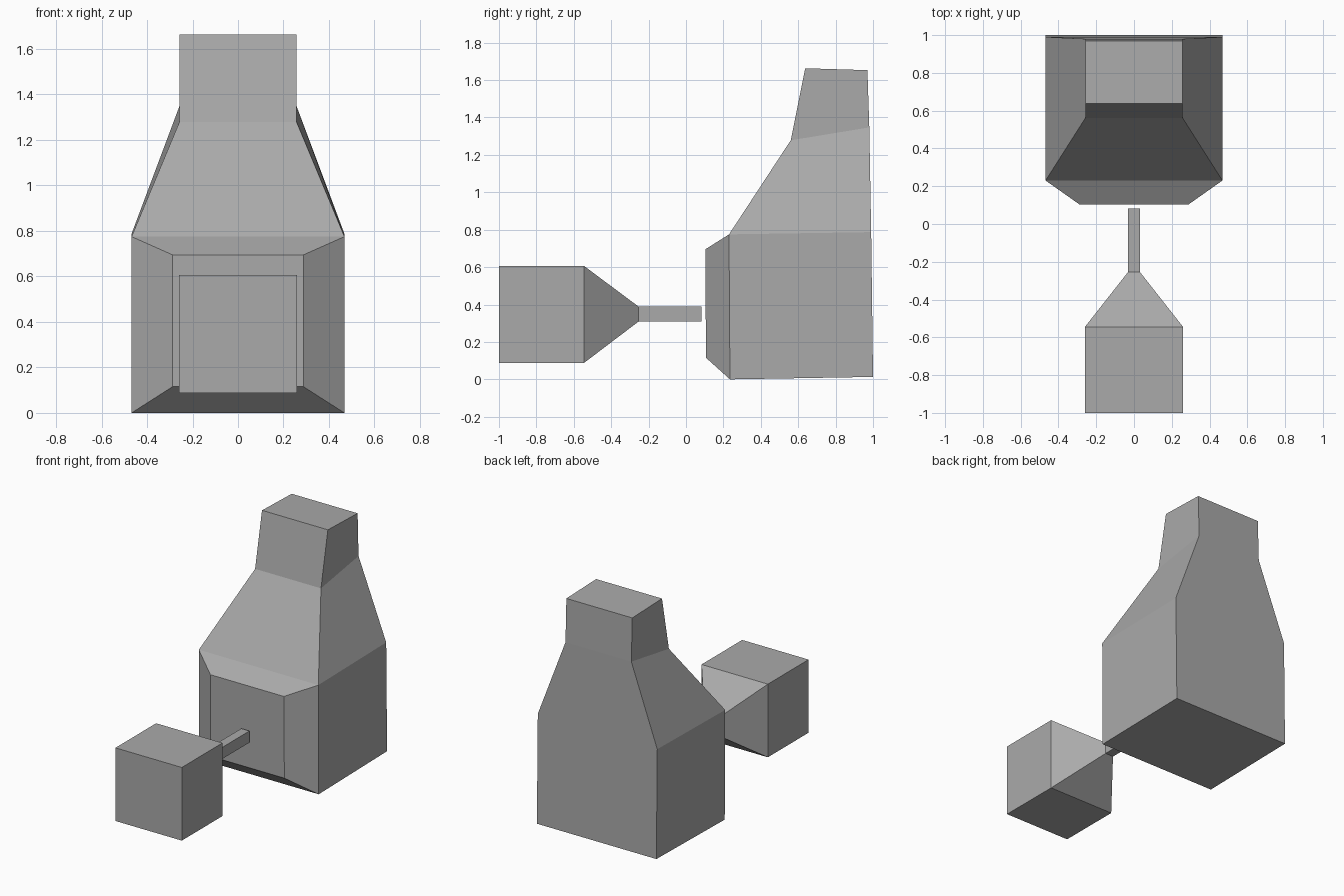
import bpy
import bmesh

cube = bpy.data.objects.get("Cube")
if cube:
    bpy.data.objects.remove(cube, do_unlink=True)

# Single grey material
grey = bpy.data.materials.new("stone grey")
grey.use_nodes = True
colour = (0.4, 0.4, 0.4, 1)
grey.diffuse_color = colour
grey.node_tree.nodes["Principled BSDF"].inputs["Base Color"].default_value = colour


def loft(name, rings):
    """Join four-cornered rings into a closed flat-faced solid."""
    bm = bmesh.new()
    loops = [[bm.verts.new(p) for p in ring] for ring in rings]
    for a, b in zip(loops, loops[1:]):
        for i in range(4):
            j = (i + 1) % 4
            bm.faces.new((a[i], a[j], b[j], b[i]))
    bm.faces.new(loops[0])
    bm.faces.new(loops[-1])
    return finish(name, bm)


def finish(name, bm):
    bmesh.ops.recalc_face_normals(bm, faces=bm.faces)
    mesh = bpy.data.meshes.new(name)
    bm.to_mesh(mesh)
    bm.free()
    mesh.materials.append(grey)
    obj = bpy.data.objects.new(name, mesh)
    bpy.context.collection.objects.link(obj)
    return obj


def level(w, front, back):
    """Horizontal ring from a half width and the front and back (y, z)."""
    return [(-w, *front), (w, *front), (w, *back), (-w, *back)]


def section(y, w, low, high):
    """Upright ring across the y axis."""
    return [(-w, y, low), (w, y, low), (w, y, high), (-w, y, high)]


# Furnace body, sloping hood and chimney
furnace = loft("furnace_body", [
    level(0.468, (0.235, 0.0), (1.0, 0.013)),
    level(0.468, (0.23, 0.775), (0.99, 0.787)),
    level(0.258, (0.56, 1.278), (0.98, 1.347)),
    level(0.258, (0.637, 1.663), (0.97, 1.653)),
])

# Bevelled hearth front, pushed out from the lower front face
bm = bmesh.new()
bm.from_mesh(furnace.data)
face = min(bm.faces, key=lambda f: f.calc_center_median().y)
panel = bmesh.ops.extrude_discrete_faces(bm, faces=[face])["faces"][0]
for v in panel.verts:
    v.co.x = 0.288 if v.co.x > 0 else -0.288
    v.co.y, v.co.z = (0.103, 0.695) if v.co.z > 0.4 else (0.107, 0.115)
bm.to_mesh(furnace.data)
bm.free()

# Bellows block tapering into a square nozzle
loft("bellows", [
    section(-1.0, 0.26, 0.088, 0.606),
    section(-0.545, 0.26, 0.088, 0.606),
    section(-0.255, 0.032, 0.308, 0.39),
    section(0.083, 0.032, 0.308, 0.39),
])
